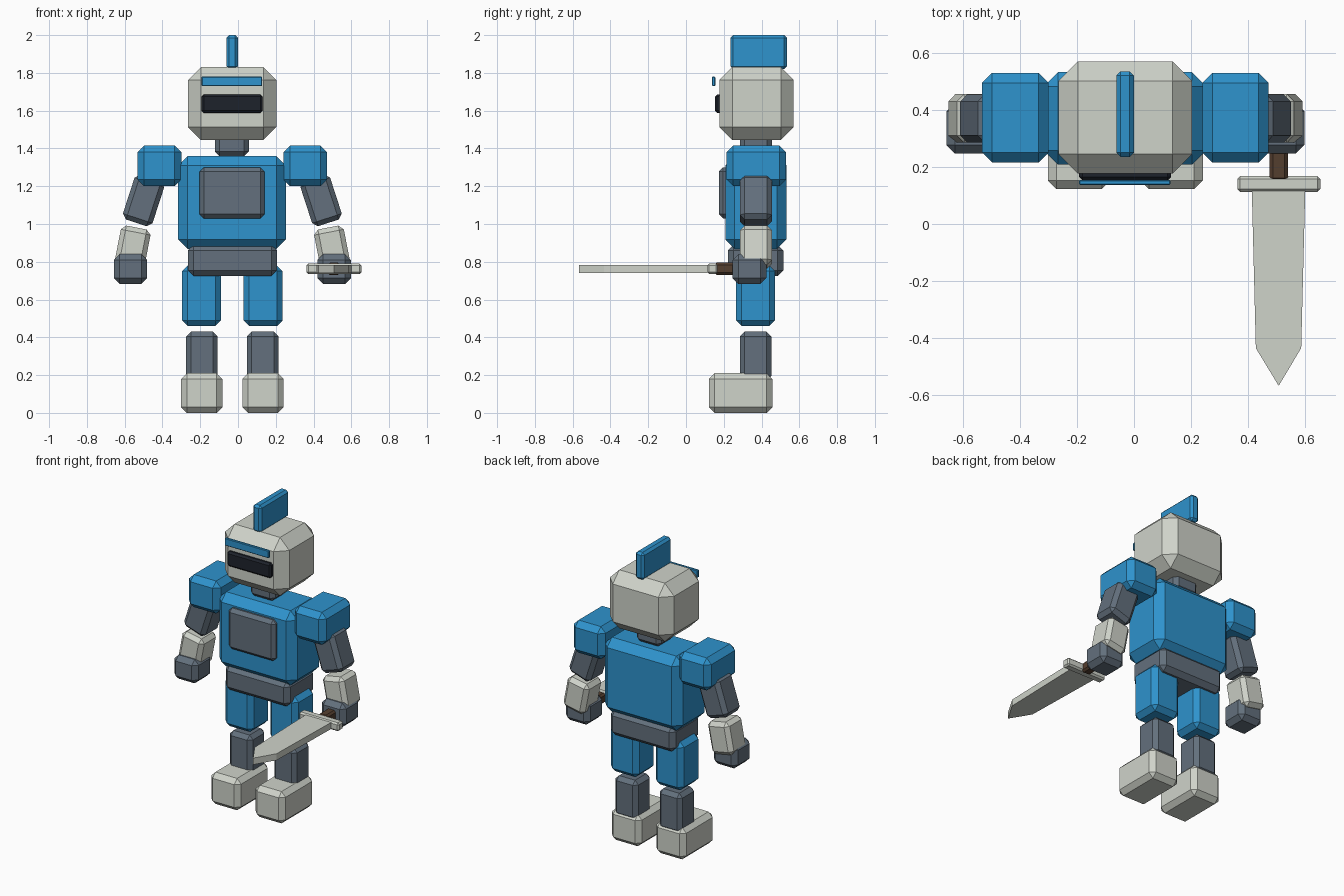
import bpy, bmesh, math
from mathutils import Matrix, Vector

if "Cube" in bpy.data.objects:
    bpy.data.objects.remove(bpy.data.objects["Cube"])

CX = -0.03  # body mirror plane


def mat(name, rgb):
    m = bpy.data.materials.new(name)
    lin = [(c / 255 / 12.92) if c < 11 else ((c / 255 + 0.055) / 1.055) ** 2.4 for c in rgb]
    m.diffuse_color = (*lin, 1)
    m.use_nodes = True
    m.node_tree.nodes["Principled BSDF"].inputs["Base Color"].default_value = m.diffuse_color
    return m


BLUE = mat("armour blue", (46, 147, 205))
LIGHT = mat("pale grey", (207, 211, 202))
SLATE = mat("slate grey", (99, 112, 125))
DARK = mat("visor black", (29, 34, 43))
BROWN = mat("grip brown", (84, 62, 47))


def finish(name, bm, material):
    bmesh.ops.recalc_face_normals(bm, faces=bm.faces)
    me = bpy.data.meshes.new(name)
    bm.to_mesh(me)
    bm.free()
    me.materials.append(material)
    ob = bpy.data.objects.new(name, me)
    bpy.context.collection.objects.link(ob)
    return ob


def block(name, centre, size, bevel, material, tilt=0.0):
    """Chamfered box, tilted in degrees about the y axis."""
    bm = bmesh.new()
    bmesh.ops.create_cube(bm, size=1)
    bmesh.ops.scale(bm, vec=size, verts=bm.verts)
    bmesh.ops.bevel(bm, geom=bm.edges[:], offset=bevel, segments=1, affect='EDGES')
    bmesh.ops.transform(bm, verts=bm.verts, matrix=Matrix.Translation(Vector(centre))
                        @ Matrix.Rotation(math.radians(tilt), 4, 'Y'))
    return finish(name, bm, material)


def span(name, x, y, z, bevel, material):
    """Chamfered box given by its ranges."""
    c = [(a + b) / 2 for a, b in (x, y, z)]
    s = [b - a for a, b in (x, y, z)]
    return block(name, c, s, bevel, material)


# Head
span("head", (-0.265, 0.203), (0.177, 0.57), (1.445, 1.83), 0.068, LIGHT)
span("crest", (-0.062, 0.0), (0.235, 0.535), (1.82, 2.0), 0.015, BLUE)
span("visor", (-0.193, 0.13), (0.153, 0.19), (1.588, 1.686), 0.012, DARK)
span("brow_band", (-0.193, 0.128), (0.137, 0.155), (1.73, 1.78), 0.004, BLUE)
span("neck", (-0.123, 0.057), (0.285, 0.455), (1.36, 1.5), 0.025, SLATE)

# Body
span("torso", (-0.317, 0.253), (0.208, 0.532), (0.868, 1.36), 0.05, BLUE)
span("chest_plate", (-0.203, 0.14), (0.174, 0.24), (1.03, 1.3), 0.022, SLATE)
span("pelvis", (-0.265, 0.207), (0.222, 0.515), (0.725, 0.89), 0.03, SLATE)

# Limbs on both sides
for side, s in (("left", -1), ("right", 1)):
    def limb(part, off, y, z, width, bevel, material):
        x = CX + s * off
        span(f"{side}_{part}", (x - width / 2, x + width / 2), y, z, bevel, material)

    limb("thigh", 0.163, (0.265, 0.472), (0.46, 0.78), 0.207, 0.03, BLUE)
    limb("shin", 0.161, (0.285, 0.452), (0.17, 0.43), 0.167, 0.025, SLATE)
    limb("foot", 0.162, (0.122, 0.457), (0.0, 0.21), 0.218, 0.03, LIGHT)
    limb("shoulder", 0.386, (0.215, 0.53), (1.2, 1.415), 0.232, 0.035, BLUE)
    block(f"{side}_upper_arm", (CX + s * 0.47, 0.37, 1.125), (0.165, 0.168, 0.25),
          0.025, SLATE, -18 * s)
    block(f"{side}_forearm", (CX + s * 0.527, 0.37, 0.878), (0.16, 0.17, 0.21),
          0.025, LIGHT, -11 * s)
    limb("hand", 0.539, (0.247, 0.425), (0.683, 0.84), 0.177, 0.03, SLATE)

# Sword pointing forward from the right hand
span("sword_grip", (0.475, 0.54), (0.15, 0.3), (0.73, 0.795), 0.012, BROWN)
span("sword_guard", (0.362, 0.653), (0.113, 0.168), (0.735, 0.79), 0.01, LIGHT)
outline = [(0.413, 0.115), (0.60, 0.115), (0.586, -0.435), (0.507, -0.567), (0.427, -0.435)]
bm = bmesh.new()
face = bm.faces.new([bm.verts.new((x, y, 0.741)) for x, y in outline])
top = bmesh.ops.extrude_face_region(bm, geom=[face])["geom"]
bmesh.ops.translate(bm, vec=(0, 0, 0.043),
                    verts=[v for v in top if isinstance(v, bmesh.types.BMVert)])
finish("sword_blade", bm, LIGHT)
